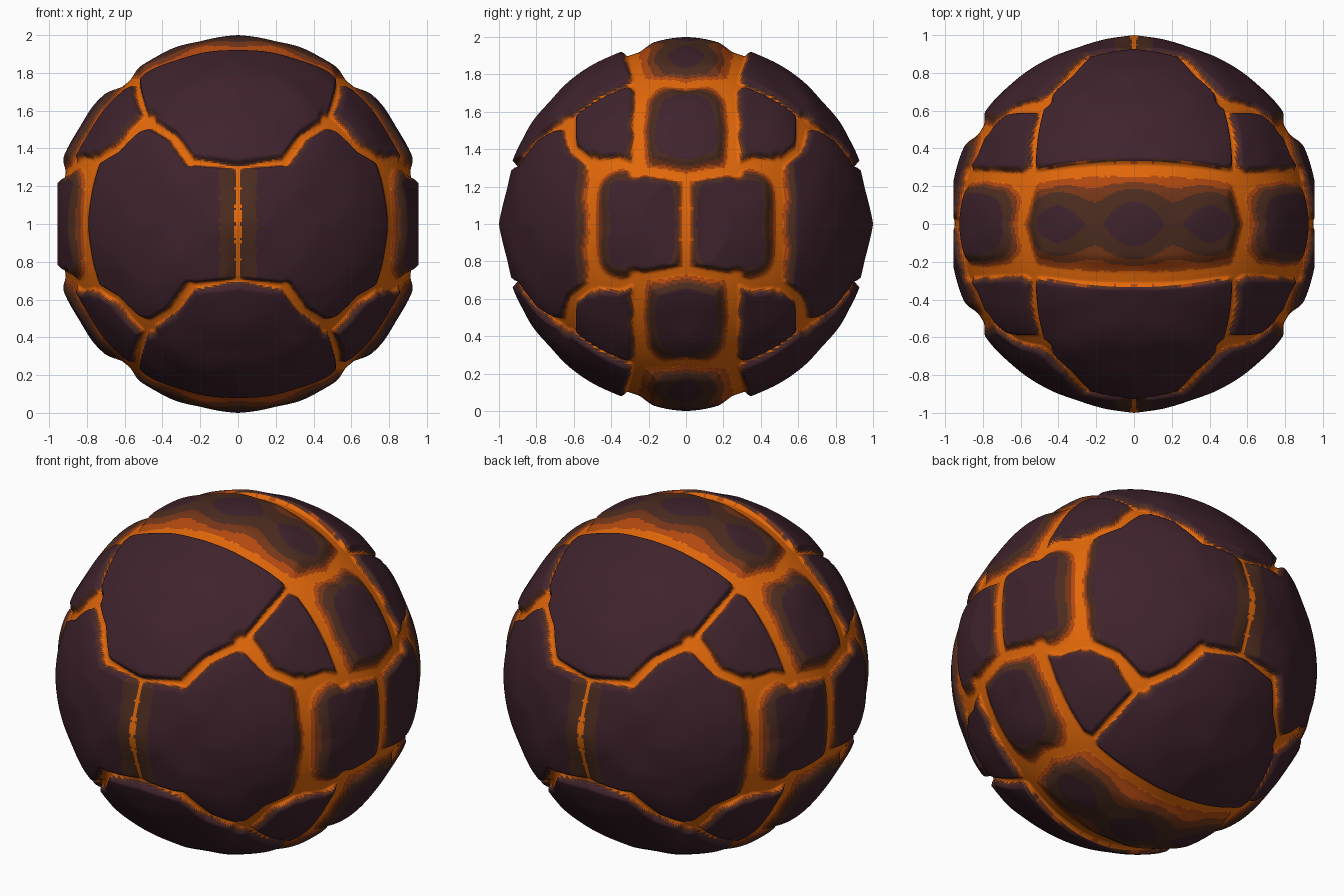
import bpy, bmesh, math
from mathutils import Vector, noise

if "Cube" in bpy.data.objects:
    bpy.data.objects.remove(bpy.data.objects["Cube"])

N = 74          # grid cells per patch of one eighth of the ball
FLOOR = 0.95    # radius of the glowing cracks
CRUST = 0.985   # radius of the plates


def d(x, y, z):
    return Vector((x, y, z)).normalized()


# Plate centres in one eighth of the ball; the rest is mirrored
centre = {"top": d(0, 0, 1), "upper": d(0, .7, .7), "wide": d(.45, .85, 0),
          "corner": d(.72, .42, .55), "cheek": d(.83, 0, .5), "side": d(.95, .26, 0)}

# Crack corners
top_mid, top_corner, top_end = d(0, .285, .9), d(.54, .25, .77), d(.61, 0, .75)
low_mid, bend, tri = d(0, .93, .305), d(.25, .87, .33), d(.47, .63, .53)
side_out, side_in, side_mid = d(.76, .5, .32), d(.87, .26, .29), d(.91, 0, .24)

# Cracks: plate 1, plate 2, path, (glow half width, band width) on each plate, first band, depth
seams = [
    ("top", "upper", [top_mid, d(.3, .275, .86), top_corner], (.035, .2), (.04, .01), 0, 1),
    ("top", "cheek", [top_corner, top_end], (.03, .09), (.03, .08), 0, 1),
    ("upper", "wide", [low_mid, bend], (.014, .01), (.014, .012), 0, 1),
    ("upper", "wide", [bend, d(.35, .79, .47), tri], (.022, .01), (.024, .015), 0, 1),
    ("upper", "corner", [tri, d(.51, .43, .66), top_corner], (.014, .01), (.014, .012), 0, 1),
    ("corner", "wide", [tri, d(.62, .6, .4), side_out], (.022, .012), (.026, .012), 0, 1),
    ("corner", "cheek", [top_corner, d(.74, .255, .54), side_in], (.022, .02), (.025, .07), 0, 1),
    ("corner", "side", [side_out, d(.81, .36, .33), side_in], (.025, .015), (.025, .03), 0, 1),
    ("cheek", "side", [side_in, side_mid], (.03, .07), (.025, .03), 0, 1),
    ("wide", "side", [side_out, d(.8, .5, 0)], (.022, .06), (.03, .1), 0, 1),
    ("wide", "wide", [low_mid, d(0, 1, 0)], (.014, .085), (.014, .085), .45, 0),
    ("side", "side", [side_mid, d(1, 0, 0)], (.022, .04), (.022, .04), 0, 1),
]
segments = []
for p1, p2, path, w1, w2, start, depth in seams:
    for a, b in zip(path, path[1:]):
        n = a.cross(b).normalized()
        if n.dot(centre[p1]) < 0:
            n = -n
        segments.append((a, b - a, (b - a).length_squared, n, p1, p2, w1, w2, start, depth))

# Wider pools of glow where cracks meet
pools = [(tri, .045), (top_corner, .05), (side_out, .04), (side_in, .045), (side_mid, .03)]

# Rounded outlines of the small plates seen from the side: y, z, half sizes, power, band width
rounds = {"cheek": (0, .51, .235, .275, 3.2, .07), "corner": (.43, .55, .185, .235, 3, .02),
          "side": (.255, 0, .25, .31, 4, .05)}


def crack(p, jitter=0.0):
    """Band value (below 0 = glow, above 1 = plate) and groove height 0..1."""
    near, dists = (9.0, 0, ""), []
    for a, ab, l2, n, p1, p2, *_ in segments:
        q = (a + ab * min(1, max(0, (p - a).dot(ab) / l2))).normalized()
        dist, side = (p - q).length, n.dot(p)
        dists.append(dist)
        # at a shared corner the crack facing the point decides which plate it is on
        if dist < near[0] - 1e-5 or (dist < near[0] + 1e-5 and abs(side) > near[1]):
            near = (dist, abs(side), p1 if side > 0 else p2)
    plate = near[2]
    band, height = 9.0, 1.0
    for dist, (a, ab, l2, n, p1, p2, w1, w2, start, depth) in zip(dists, segments):
        if plate not in (p1, p2):
            continue
        glow, width = w1 if plate == p1 else w2
        t = (dist + jitter - glow) / width
        if width == .2:   # long top plate has islands of dark crust
            t *= 1 + .32 * math.cos(p.x * math.tau / .42)
        rise = min(1, max(0, (dist - glow * .7) / (min(width, .1) + .015)))
        if depth == 0:    # seam between the wide plates closes at the equator
            rise = 1 - (1 - rise) * min(1, p.z / .3) * .8
            start += .3 * (1 - min(1, p.z / .3))
        height = min(height, rise)
        band = min(band, t if t < 0 else start + (1 - start) * t)
    for c, rad in pools:
        dist = (p - c).length
        band = min(band, (dist + jitter - rad) / .025)
        height = min(height, max(0, (dist - rad * .7) / .05))
    if plate in rounds:
        y, z, sy, sz, power, width = rounds[plate]
        s = (abs((p.y - y) / sy) ** power + abs((p.z - z) / sz) ** power) ** (1 / power)
        inside = (1 - s) * sy
        band = min(band, (inside + jitter) / width)
        height = min(height, max(0, (inside + .01) / (width + .015)))
    return band, height


# Flat colours from glow to cold crust
colours = [("glowing_orange", (.77, .14, .003)), ("rust_orange", (.44, .065, .005)),
           ("dark_rust", (.175, .036, .009)), ("warm_brown", (.072, .025, .014)),
           ("dark_crust", (.050, .0165, .026))]
mesh = bpy.data.meshes.new("cracked_ball")
for name, c in colours:
    m = bpy.data.materials.new(name)
    m.diffuse_color = (*c, 1)
    m.use_nodes = True
    m.node_tree.nodes["Principled BSDF"].inputs["Base Color"].default_value = m.diffuse_color
    mesh.materials.append(m)

# One eighth of a ball made of three square patches
bm = bmesh.new()
for k in range(3):
    grid = []
    for i in range(N + 1):
        row = []
        for j in range(N + 1):
            c = [1.0, math.tan(i / N * math.pi / 4), math.tan(j / N * math.pi / 4)]
            row.append(bm.verts.new(Vector(c[-k:] + c[:-k] if k else c).normalized()))
        grid.append(row)
    for i in range(N):
        for j in range(N):
            bm.faces.new((grid[i][j], grid[i + 1][j], grid[i + 1][j + 1], grid[i][j + 1]))
bmesh.ops.remove_doubles(bm, verts=bm.verts, dist=1e-4)

# Colour bands by distance from the cracks, with ragged edges
for f in bm.faces:
    p = f.calc_center_median().normalized()
    t, _ = crack(p, .009 * noise.noise(p * 11) + .003 * noise.noise(p * 40))
    f.material_index = 0 if t < 0 else 1 if t < .25 else 2 if t < .5 else 3 if t < 1 else 4
    f.smooth = True

# Raise the plates above the cracks
for v in bm.verts:
    p = v.co.copy()
    _, h = crack(p)
    h = h * h * (3 - 2 * h)
    peak = max(0, 1 - 5 * min((p - d(0, 0, 1)).length, (p - d(0, 1, 0)).length))
    crust = CRUST + .015 * peak + .012 * noise.noise(p * 4.5) * (1 - peak)
    v.co = p * (FLOOR + (crust - FLOOR) * h)
    v.co.x = min(v.co.x, .955)
bm.to_mesh(mesh)
bm.free()

ball = bpy.data.objects.new("cracked_ball", mesh)
bpy.context.collection.objects.link(ball)
ball.location.z = 1
mirror = ball.modifiers.new("mirror", 'MIRROR')
mirror.use_axis = (True, True, True)
mirror.merge_threshold = .0005
